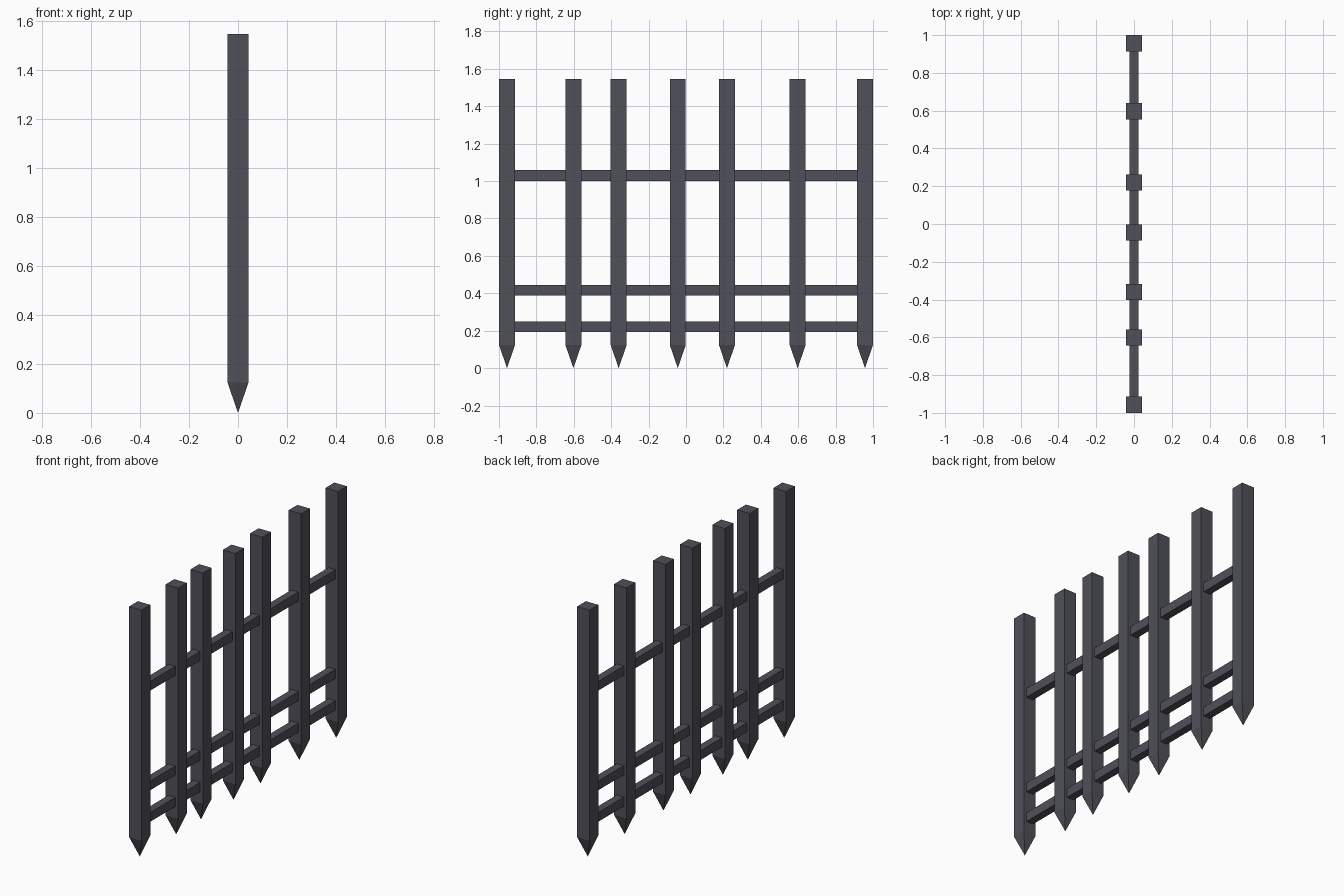
import bpy, bmesh

if "Cube" in bpy.data.objects:
    bpy.data.objects.remove(bpy.data.objects["Cube"])

W = 0.085                # bar thickness
TOP, SHOULDER = 1.545, 0.123
BAR_Y = [-0.957, -0.602, -0.36, -0.044, 0.219, 0.597, 0.957]
RAIL_Z = [0.222, 0.416, 1.03]

iron = bpy.data.materials.new("dark_iron")
iron.diffuse_color = (0.08, 0.08, 0.10, 1)
iron.use_nodes = True
iron.node_tree.nodes["Principled BSDF"].inputs["Base Color"].default_value = iron.diffuse_color


def finish(name, bm, loc):
    bmesh.ops.recalc_face_normals(bm, faces=bm.faces[:])
    me = bpy.data.meshes.new(name)
    bm.to_mesh(me)
    bm.free()
    me.materials.append(iron)
    ob = bpy.data.objects.new(name, me)
    ob.location = loc
    bpy.context.collection.objects.link(ob)


# Square upright bars with a pyramid point at the bottom
for i, y in enumerate(BAR_Y, 1):
    bm = bmesh.new()
    h = W / 2
    corners = [(-h, -h), (h, -h), (h, h), (-h, h)]
    low = [bm.verts.new((a, b, SHOULDER)) for a, b in corners]
    high = [bm.verts.new((a, b, TOP)) for a, b in corners]
    tip = bm.verts.new((0, 0, 0))
    bm.faces.new(high)
    for k in range(4):
        n = (k + 1) % 4
        bm.faces.new((low[k], low[n], high[n], high[k]))
        bm.faces.new((low[n], low[k], tip))
    finish(f"upright_bar_{i}", bm, (0, y, 0))

# Horizontal rails running through the bars
for i, z in enumerate(RAIL_Z, 1):
    bm = bmesh.new()
    bmesh.ops.create_cube(bm, size=1)
    bmesh.ops.scale(bm, vec=(0.048, 1.914, 0.057), verts=bm.verts[:])
    finish(f"cross_rail_{i}", bm, (0, 0, z))
